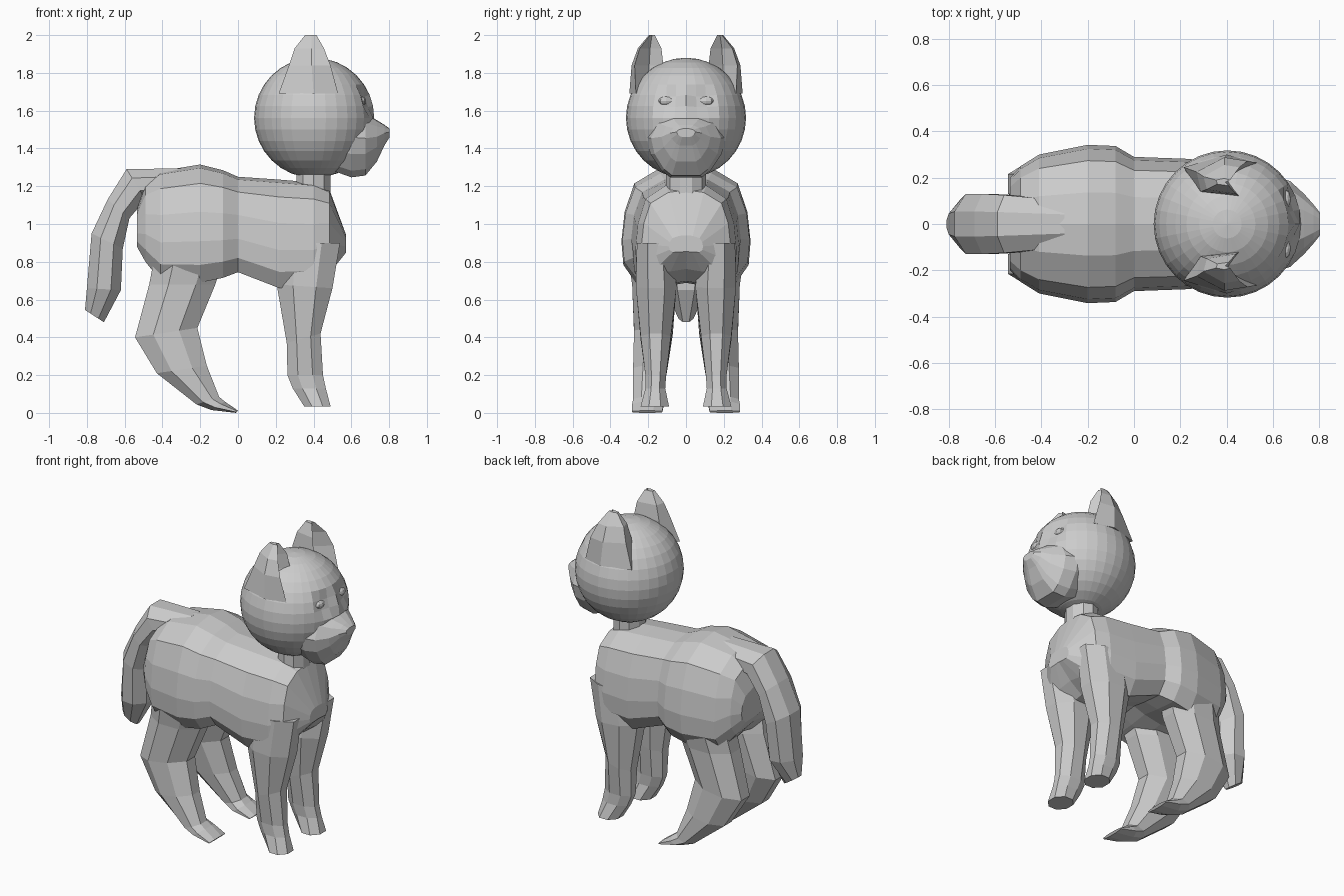
import bpy, bmesh, math
from mathutils import Vector

if "Cube" in bpy.data.objects:
    bpy.data.objects.remove(bpy.data.objects["Cube"])


def finish(name, bm, mirror=False):
    bmesh.ops.recalc_face_normals(bm, faces=bm.faces)
    me = bpy.data.meshes.new(name)
    bm.to_mesh(me)
    bm.free()
    ob = bpy.data.objects.new(name, me)
    bpy.context.collection.objects.link(ob)
    if mirror:
        mod = ob.modifiers.new("mirror", 'MIRROR')
        mod.use_axis = (False, True, False)
    return ob


def loft(name, rings, mirror=False):
    bm = bmesh.new()
    loops = [[bm.verts.new(p) for p in r] for r in rings]
    n = len(loops[0])
    for a, b in zip(loops, loops[1:]):
        for i in range(n):
            j = (i + 1) % n
            bm.faces.new((a[i], a[j], b[j], b[i]))
    bm.faces.new(loops[0])
    bm.faces.new(loops[-1])
    return finish(name, bm, mirror)


def limb_ring(back, front, y0, y1, n=8):
    """Flat-sided ring spanning two side-view points and a y range."""
    b, f = Vector((back[0], 0, back[1])), Vector((front[0], 0, front[1]))
    mid, half = (b + f) / 2, (f - b) / 2
    k = 1 / math.cos(math.pi / n)
    pts = []
    for i in range(n):
        a = 2 * math.pi * (i + 0.5) / n
        p = mid + half * math.cos(a)
        p += half * math.cos(a) * (k - 1)
        p.y = (y0 + y1) / 2 + (y1 - y0) / 2 * k * math.sin(a)
        pts.append(p)
    return pts


def section(half, x, zt, zb, w):
    """Mirrored cross-section across x; half is (y factor, z factor)."""
    right = [(x, w * y, zb + f * (zt - zb)) for y, f in half]
    left = [(px, -py, pz) for px, py, pz in right[-2:0:-1]]
    return right + left


# Body: haunches, waist, barrel and pointed chest
trunk = [(0, 1), (.4, .97), (.8, .84), (.95, .6), (1, .35), (.97, .15), (.78, 0), (.35, .02), (0, .05)]
loft("body", [section(trunk, *s) for s in (
    (-.535, 1.08, .88, .20), (-.49, 1.22, .80, .25), (-.41, 1.28, .70, .30),
    (-.20, 1.315, .69, .342), (-.08, 1.285, .715, .337), (0, 1.25, .745, .29),
    (.22, 1.235, .66, .282), (.40, 1.22, .67, .268), (.485, 1.18, .74, .235),
    (.573, .94, .85, .09))])

# Legs, both sides by mirroring
loft("front_leg", [limb_ring(*r) for r in (
    ((.21, .90), (.54, .90), .07, .26), ((.205, .68), (.50, .66), .05, .265),
    ((.258, .37), (.437, .42), .08, .24), ((.262, .20), (.45, .20), .105, .215),
    ((.29, .13), (.465, .13), .11, .215), ((.35, .035), (.49, .035), .09, .24))], True)
loft("hind_leg", [limb_ring(*r) for r in (
    ((-.44, .84), (-.07, .84), .06, .31), ((-.47, .68), (-.12, .68), .05, .285),
    ((-.545, .40), (-.215, .45), .07, .275), ((-.43, .21), (-.165, .25), .10, .28),
    ((-.22, .045), (-.10, .085), .13, .28), ((-.14, .015), (-.07, .06), .12, .285),
    ((-.01, .0), (0, .012), .125, .285))], True)

# Tail: continues the rump and hangs down
loft("tail", [limb_ring(*r) for r in (
    ((-.30, 1.295), (-.30, 1.15), -.10, .10), ((-.59, 1.29), (-.49, 1.13), -.125, .125),
    ((-.69, 1.13), (-.575, 1.03), -.13, .13), ((-.775, .95), (-.61, .87), -.13, .13),
    ((-.80, .66), (-.62, .65), -.11, .11), ((-.81, .545), (-.71, .48), -.04, .04))])

# Neck
loft("neck", [limb_ring((.31, z), (.49, z), -.1, .1, 10) for z in (1.12, 1.3)])

# Head: ball with shallow eye sockets
C = Vector((.403, 0, 1.562))
bm = bmesh.new()
bmesh.ops.create_uvsphere(bm, u_segments=32, v_segments=16, radius=.318)
for v in bm.verts:
    v.co += C
    for side in (-1, 1):
        socket = Vector((.68, side * .10, 1.655))
        if (v.co - socket).length < .06:
            v.co += (C - v.co) * .07
finish("head", bm)

# Muzzle and chin, narrowing downwards
snout = [(0, 1), (.45, .98), (.8, .85), (1, .6), (.9, .35), (.62, .1), (.4, 0), (0, 0)]
loft("muzzle", [section(snout, *s) for s in (
    (.48, 1.60, 1.29, .20), (.60, 1.60, 1.247, .21), (.675, 1.585, 1.257, .185),
    (.735, 1.55, 1.33, .13), (.775, 1.525, 1.415, .085), (.803, 1.505, 1.46, .05))])

# Eyes, nearly flush in the sockets
bm = bmesh.new()
bmesh.ops.create_uvsphere(bm, u_segments=8, v_segments=6, radius=1)
bmesh.ops.scale(bm, vec=(.025, .045, .025), verts=bm.verts)
bmesh.ops.translate(bm, vec=(.653, .105, 1.65), verts=bm.verts)
finish("eye", bm, True)

# Ears: tapering cups open to the front
ear = {
    1.69: [(.53, .265), (.40, .30), (.215, .245), (.27, .14), (.50, .13), (.43, .20)],
    1.84: [(.49, .272), (.39, .288), (.27, .225), (.29, .14), (.455, .12), (.39, .195)],
    1.93: [(.455, .245), (.39, .255), (.30, .205), (.315, .15), (.44, .13), (.385, .19)],
    2.0: [(.415, .19), (.39, .197), (.355, .19), (.36, .172), (.41, .165), (.395, .18)],
}
loft("ear", [[(x, y, z) for x, y in pts] for z, pts in ear.items()], True)
